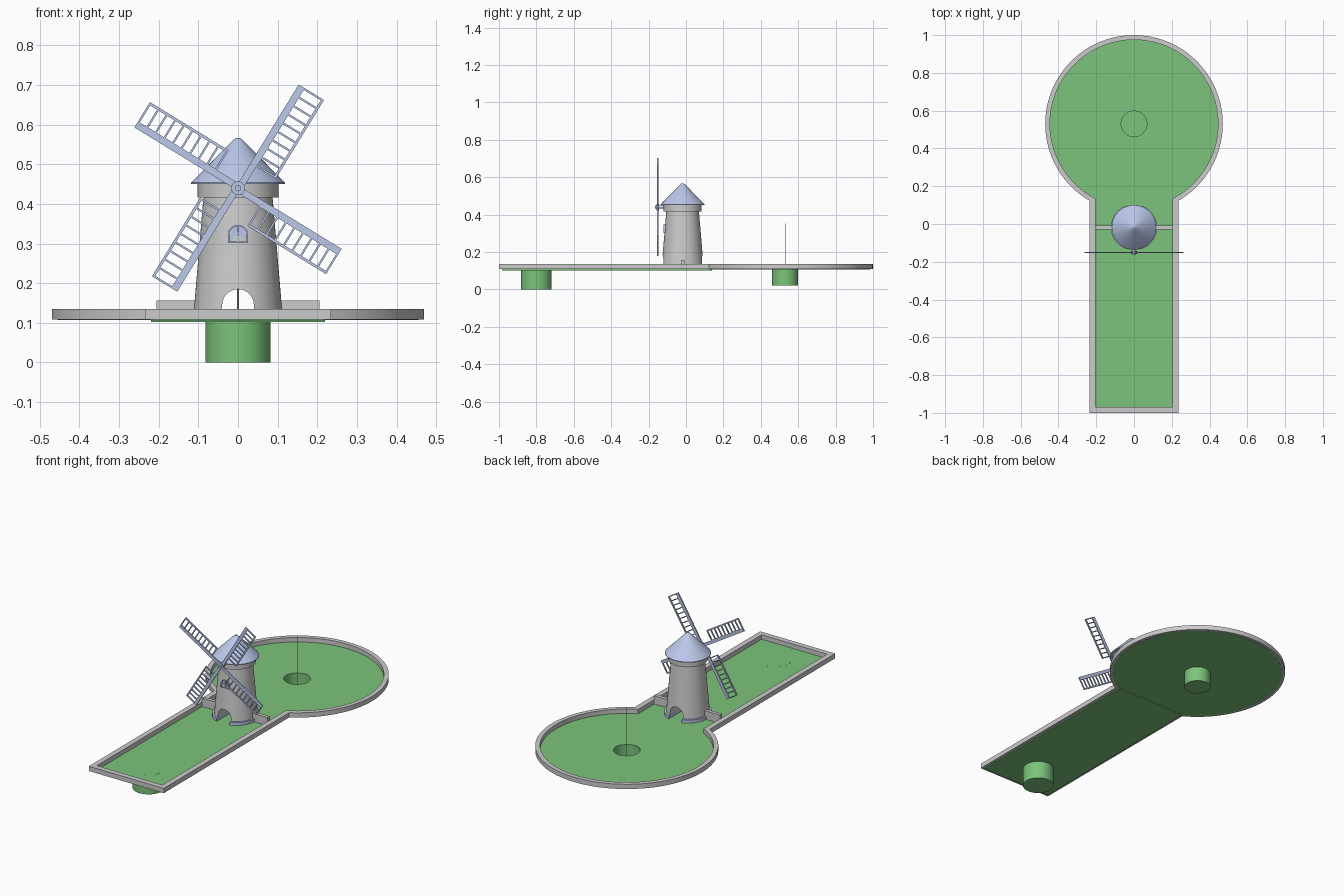
import bpy, bmesh, math
from math import cos, sin, pi, radians, sqrt

if "Cube" in bpy.data.objects:
    bpy.data.objects.remove(bpy.data.objects["Cube"])


def material(name, col):
    m = bpy.data.materials.new(name)
    m.diffuse_color = (*col, 1)
    m.use_nodes = True
    m.node_tree.nodes["Principled BSDF"].inputs["Base Color"].default_value = m.diffuse_color
    return m


GREEN = material("turf_green", (0.20, 0.55, 0.20))
BLUE = material("soft_blue", (0.50, 0.58, 0.82))
TY = -0.018          # tower centre in y
HUB_Z = 0.44


def activate(ob):
    bpy.ops.object.select_all(action='DESELECT')
    ob.select_set(True)
    bpy.context.view_layer.objects.active = ob


def finish(ob, mat=None):
    if mat:
        ob.data.materials.clear()
        ob.data.materials.append(mat)
    activate(ob)
    bpy.ops.object.shade_smooth_by_angle(angle=radians(30))
    return ob


def plate(name, loops, a, b, mat=None, upright=False):
    """Extruded outline with holes: flat from z=a to b, or upright from y=a to b."""
    cu = bpy.data.curves.new(name, 'CURVE')
    cu.dimensions = '2D'
    cu.fill_mode = 'BOTH'
    cu.extrude = (b - a) / 2
    for pts in loops:
        sp = cu.splines.new('POLY')
        sp.points.add(len(pts) - 1)
        for p, (x, y) in zip(sp.points, pts):
            p.co = (x, y, 0, 1)
        sp.use_cyclic_u = True
    ob = bpy.data.objects.new(name, cu)
    bpy.context.collection.objects.link(ob)
    mid = (a + b) / 2
    if upright:
        ob.rotation_euler.x = pi / 2
        ob.location.y = mid
    else:
        ob.location.z = mid
    activate(ob)
    bpy.ops.object.convert(target='MESH')
    ob = bpy.context.object
    bm = bmesh.new()
    bm.from_mesh(ob.data)
    bmesh.ops.remove_doubles(bm, verts=bm.verts, dist=1e-5)
    bmesh.ops.recalc_face_normals(bm, faces=bm.faces)
    bm.to_mesh(ob.data)
    bm.free()
    return finish(ob, mat)


def lathe(name, profile, loc, mat=None, n=64, along_y=False):
    """Solid of revolution from (radius, height) points, capped at both ends."""
    bm = bmesh.new()
    rings = [[bm.verts.new((r * cos(2 * pi * i / n), r * sin(2 * pi * i / n), z))
              for i in range(n)] for r, z in profile]
    for lo, hi in zip(rings, rings[1:]):
        for i in range(n):
            j = (i + 1) % n
            bm.faces.new((lo[i], lo[j], hi[j], hi[i]))
    bm.faces.new(rings[0][::-1])
    bm.faces.new(rings[-1])
    bmesh.ops.recalc_face_normals(bm, faces=bm.faces)
    me = bpy.data.meshes.new(name)
    bm.to_mesh(me)
    bm.free()
    ob = bpy.data.objects.new(name, me)
    bpy.context.collection.objects.link(ob)
    ob.location = loc
    if along_y:
        ob.rotation_euler.x = pi / 2
    return finish(ob, mat)


def rect(x0, y0, x1, y1):
    return [(x0, y0), (x1, y0), (x1, y1), (x0, y1)]


def circle(x, y, r, n=48):
    return [(x + r * cos(2 * pi * i / n), y + r * sin(2 * pi * i / n)) for i in range(n)]


def keyhole(r, h, y0, n=80):
    """Round green of radius r joined to a lane of half width h."""
    a0 = -pi / 2 + math.asin(h / r)
    sweep = 2 * pi - 2 * math.asin(h / r)
    arc = [(r * cos(a0 + sweep * i / n), 0.53 + r * sin(a0 + sweep * i / n)) for i in range(n + 1)]
    return [(h, y0)] + arc + [(-h, y0)]


def arch(w, z0, zs, rise, n=20):
    """Doorway outline: straight sides to zs, then an elliptical top."""
    return [(-w, z0), (w, z0)] + [(w * cos(pi * i / n), zs + rise * sin(pi * i / n)) for i in range(n + 1)]


# Course: border wall, turf with hole, lane bed, tee drum, cup, pole
plate("border_wall", [keyhole(0.47, 0.235, -1), keyhole(0.445, 0.205, -0.97)], 0.108, 0.135)
plate("turf", [keyhole(0.455, 0.215, -0.98), circle(0, 0.53, 0.07)], 0.107, 0.11, GREEN)
plate("lane_bed", [rect(-0.22, -0.985, 0.22, 0.14)], 0.102, 0.1075, GREEN)
lathe("tee_drum", [(0.082, 0), (0.082, 0.1102)], (0, -0.8, 0), GREEN)
lathe("hole_cup", [(0.07, 0.022), (0.07, 0.109), (0.068, 0.109), (0.068, 0.025)], (0, 0.53, 0), GREEN, 48)
lathe("hole_pole", [(0.002, 0.022), (0.002, 0.352)], (0, 0.53, 0), None, 12)

# Tower, plinth and cross wall, with the ball tunnel cut through
tower = lathe("tower", [(0.113, 0.112), (0.087, 0.42)], (0, TY, 0))
plinth = lathe("tower_plinth", [(0.122, 0.108), (0.122, 0.127)], (0, TY, 0), BLUE)
cross = plate("cross_wall", [rect(-0.206, TY - 0.01, 0.206, TY + 0.01)], 0.108, 0.157)
cutter = plate("tunnel_cutter", [arch(0.04, 0.05, 0.145, 0.04)], -0.3, 0.3, None, True)
cutter.hide_render = True
for ob in (tower, plinth, cross):
    mod = ob.modifiers.new("tunnel", 'BOOLEAN')
    mod.operation = 'DIFFERENCE'
    mod.solver = 'EXACT'
    mod.object = cutter
    activate(ob)
    bpy.ops.object.modifier_move_to_index(modifier="tunnel", index=0)
    bpy.ops.object.modifier_apply(modifier="tunnel")
    finish(ob)
bpy.data.objects.remove(cutter)

# Collar and roof
lathe("tower_collar", [(0.102, 0.417), (0.102, 0.452)], (0, TY, 0))
lathe("roof", [(0.118, 0.45), (0.118, 0.454), (0.012, 0.562), (0.006, 0.566)], (0, TY, 0), BLUE)

# Window: pane, arched frame and glazing bars
plate("window_pane", [arch(0.023, 0.303, 0.325, 0.02)], -0.113, -0.09, BLUE, True)
plate("window_frame", [arch(0.025, 0.301, 0.325, 0.022), arch(0.021, 0.305, 0.325, 0.018)],
      -0.119, -0.09, BLUE, True)
plate("window_bar_upright", [rect(-0.002, 0.304, 0.002, 0.344)], -0.117, -0.1, BLUE, True)
plate("window_bar_level", [rect(-0.022, 0.324, 0.022, 0.328)], -0.1165, -0.1, BLUE, True)

# Sails: a spar with a ladder lattice on its clockwise side
U0, U1, CELLS, BAR = 0.07, 0.303, 9, 0.005
spar = [(0, -0.006), (U1, -0.006), (U1, 0.069), (U0, 0.069), (U0, 0.011), (0, 0.011)]
pitch = (U1 - U0 - BAR) / CELLS
holes = [rect(U0 + BAR + pitch * i, 0.012, U0 + pitch * (i + 1), 0.062) for i in range(CELLS)]
for k in range(4):
    a = radians(58.5 + 90 * k)
    loops = [[(u * cos(a) + v * sin(a), HUB_Z + u * sin(a) - v * cos(a)) for u, v in lp]
             for lp in [spar] + holes]
    plate(f"sail_{k + 1}", loops, -0.154, -0.147, BLUE, True)
lathe("sail_hub", [(0.017, 0), (0.017, 0.014)], (0, -0.144, HUB_Z), BLUE, 32, True)
lathe("sail_axle", [(0.008, 0), (0.008, 0.065)], (0, -0.1, HUB_Z), BLUE, 24, True)
